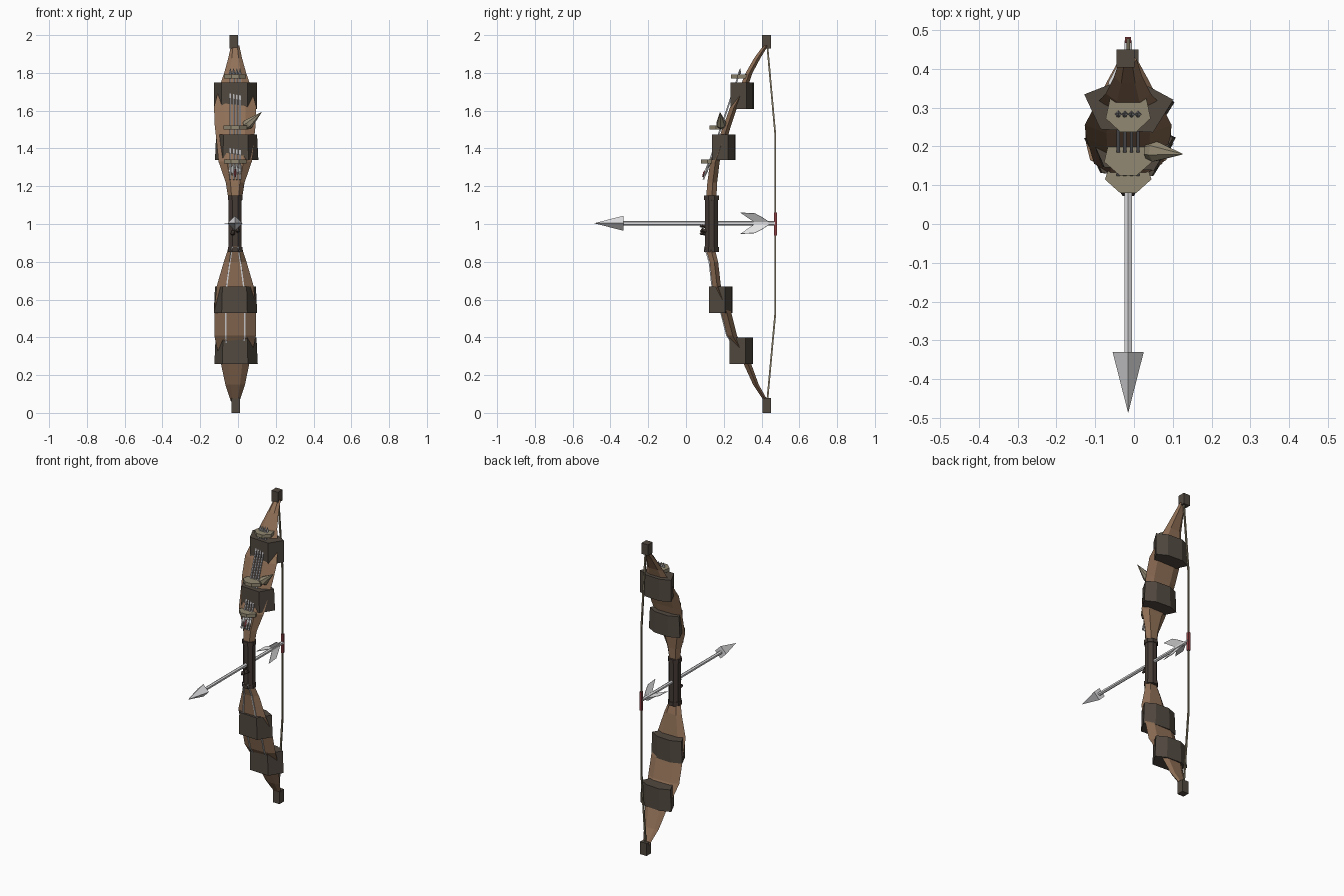
import bpy, bmesh, math
from mathutils import Vector

if "Cube" in bpy.data.objects:
    bpy.data.objects.remove(bpy.data.objects["Cube"])

CX = -0.015  # centre line of the bow


def material(name, rgb):
    m = bpy.data.materials.new(name)
    m.diffuse_color = (*rgb, 1)
    m.use_nodes = True
    m.node_tree.nodes["Principled BSDF"].inputs["Base Color"].default_value = m.diffuse_color
    return m


WOOD = material("brown wood", (0.285, 0.165, 0.096))
GUARD = material("dark plate", (0.083, 0.066, 0.051))
GRIP = material("grip leather", (0.06, 0.044, 0.036))
BONE = material("bone", (0.29, 0.25, 0.17))
STEEL = material("steel", (0.72, 0.72, 0.74))
DARK = material("grey steel", (0.42, 0.42, 0.44))
CORD = material("bowstring cord", (0.25, 0.215, 0.14))
RED = material("red wrap", (0.26, 0.05, 0.055))
FEATHER = material("pale feather", (0.78, 0.78, 0.78))


def loft(name, rings, mat):
    """Skin a list of closed rings that have equal point counts."""
    bm = bmesh.new()
    vs = [[bm.verts.new(p) for p in r] for r in rings]
    n = len(rings[0])
    for a, b in zip(vs, vs[1:]):
        for i in range(n):
            bm.faces.new((a[i], a[(i + 1) % n], b[(i + 1) % n], b[i]))
    bm.faces.new(vs[0][::-1])
    bm.faces.new(vs[-1])
    bmesh.ops.recalc_face_normals(bm, faces=bm.faces)
    me = bpy.data.meshes.new(name)
    bm.to_mesh(me)
    bm.free()
    me.materials.append(mat)
    ob = bpy.data.objects.new(name, me)
    bpy.context.collection.objects.link(ob)
    return ob


def tube(name, path, radii, mat, sides=6, turn=0.0):
    """Tube along a path, one radius for each point."""
    pts = [Vector(p) for p in path]
    rings = []
    for i, p in enumerate(pts):
        d = (pts[min(i + 1, len(pts) - 1)] - pts[max(i - 1, 0)]).normalized()
        u = d.cross(Vector((1, 0, 0))).normalized()
        v = d.cross(u)
        rings.append([p + radii[i] * (u * math.cos(t) + v * math.sin(t))
                      for t in [turn + math.tau * k / sides for k in range(sides)]])
    return loft(name, rings, mat)


def prism(name, outline, z0, z1, mat, flare=1.0):
    """Vertical prism from an (x, y) outline, optionally wider at the base."""
    return loft(name, [[(CX + x * flare, y, z0) for x, y in outline],
                       [(CX + x, y, z1) for x, y in outline]], mat)


def box(name, x, y0, y1, z0, z1, hw, mat):
    return prism(name, [(x - CX - hw, y0), (x - CX + hw, y0),
                        (x - CX + hw, y1), (x - CX - hw, y1)], z0, z1, mat)


# limbs: (z, front y, back y, half width)
upper = [(1.12, .105, .16, .034), (1.22, .113, .165, .05), (1.33, .128, .178, .088),
         (1.45, .172, .218, .10), (1.52, .198, .238, .108), (1.62, .234, .272, .112),
         (1.72, .284, .325, .085), (1.80, .316, .352, .058), (1.88, .362, .395, .036),
         (1.945, .41, .435, .022)]
lower = [(.88, .10, .15, .034), (.80, .125, .17, .06), (.67, .14, .185, .098),
         (.60, .165, .215, .105), (.53, .187, .24, .11), (.41, .218, .27, .11),
         (.36, .25, .295, .10), (.26, .305, .345, .075), (.15, .355, .385, .052),
         (.06, .415, .435, .022)]


def limb(name, rows):
    rings = []
    for z, f, b, w in rows:
        m = f * 0.45 + b * 0.55
        rings.append([(CX + x, y, z) for x, y in (
            (-w * .5, f), (w * .5, f), (w, m), (w * .55, b), (-w * .55, b), (-w, m))])
    return loft(name, rings, WOOD)


limb("upper_limb", upper)
limb("lower_limb", lower)

# armour blocks wrapped around the limbs, turned slightly
for name, z0, z1, y, f, dx in (("upper_outer_guard", 1.61, 1.75, .24, 1.0, 0),
                               ("upper_inner_guard", 1.34, 1.475, .142, 1.06, .006),
                               ("lower_inner_guard", .53, .67, .127, 1.06, 0),
                               ("lower_outer_guard", .26, .40, .234, 1.06, .003)):
    s = 1 / f
    outline = [(-.068, 0), (.068, 0), (.115, .087), (.05, .117), (-.05, .117), (-.115, .087)]
    c, k = math.cos(-.06), math.sin(-.06)
    prism(name, [(dx + s * (x * c - (v - .06) * k), y + .06 + x * k + (v - .06) * c)
                 for x, v in outline], z0, z1, GUARD, f)

# square limb tips
box("upper_tip", -.022, .403, .45, 1.93, 2.0, .023, GUARD)
box("lower_tip", -.012, .405, .45, 0, .08, .023, GUARD)

# grip with end rings
tube("grip", [(CX, .135, .86), (CX, .135, 1.15)], [.037, .037], GRIP, 8, math.pi / 8)
for z in (.865, 1.14):
    tube("grip_ring", [(CX, .135, z - .012), (CX, .135, z + .012)],
         [.042, .042], GRIP, 8, math.pi / 8)
for dx, z in ((-.012, .945), (.012, .96), (0, .985)):
    tube("grip_knot", [(CX + dx, .075, z), (CX + dx, .088, z + .01),
                       (CX + dx, .11, z)], [.005, .013, .01], GRIP, 5)

# bowstring with red wrap
tube("bowstring", [(CX, .43, .06), (CX, .473, .53), (CX, .473, 1.47), (CX, .43, 1.95)],
     [.0065] * 4, CORD, 4, math.pi / 4)
tube("string_wrap", [(CX, .474, .94), (CX, .474, 1.06)], [.011, .011], RED, 4, math.pi / 4)

# nocked arrow
AZ = 1.004
tube("arrow_shaft", [(CX, -.34, AZ), (CX, .472, AZ)], [.011, .011], STEEL, 6)
tube("arrow_head", [(CX, -.485, AZ), (CX, -.33, AZ)], [.0005, .04], STEEL, 4)
fin = [(.008, .36), (.065, .288), (.06, .365), (.032, .41), (.008, .44)]
for a, k in ((math.radians(60), 1), (math.pi, .85), (math.radians(300), 1)):
    out = Vector((math.cos(a), 0, math.sin(a))) * k
    side = Vector((-math.sin(a), 0, math.cos(a))) * .0015
    mid = Vector((CX, 0, AZ))
    loft("arrow_fletching", [[mid + out * r + Vector((0, y, 0)) + side * s for r, y in fin]
                             for s in (-1, 1)], FEATHER)

# bone brackets that hold the spare arrows
for name, y0, y1, z, w in (("top_bracket", .237, .325, 1.78, .058),
                           ("middle_bracket", .125, .21, 1.51, .062),
                           ("bottom_bracket", .08, .15, 1.33, .06)):
    prism(name, [(-w * .35, y0), (w * .35, y0), (w, y0 + .035), (w * .8, y1),
                 (-w * .8, y1), (-w, y0 + .035)], z - .011, z + .011, BONE)

# spare arrows, points up, with pale vanes and one red tail
for i in range(4):
    x = CX + (i - 1.5) * .017
    p0, p1 = Vector((x, .092, 1.235)), Vector((x, .283, 1.80))
    tube("spare_arrow", [p0, p1], [.006, .006], DARK, 4, math.pi / 4)
    tube("spare_arrow_point", [p1 - Vector((0, 0, .005)), p1 + Vector((0, .004, .024))],
         [.009, .001], DARK, 4)
    tube("spare_arrow_tail", [p0.lerp(p1, .03), p0.lerp(p1, .08), p0.lerp(p1, .15)],
         [.003, .009, .006], FEATHER, 4)
tube("red_tail", [(CX, .088, 1.25), (CX, .098, 1.27), (CX, .108, 1.29)],
     [.003, .008, .004], RED, 4)

# bone horn beside the middle bracket
tube("horn", [(.035, .19, 1.52), (.055, .187, 1.53), (.125, .18, 1.592)],
     [.022, .028, .001], BONE, 7)

# thin steel cords along the front of the lower limb
for s in (-1, 1):
    tube("limb_cord", [(CX + s * w * .46, f - .002, z) for z, f, b, w in lower[:8]],
         [.005] * 8, STEEL, 4, math.pi / 4)
